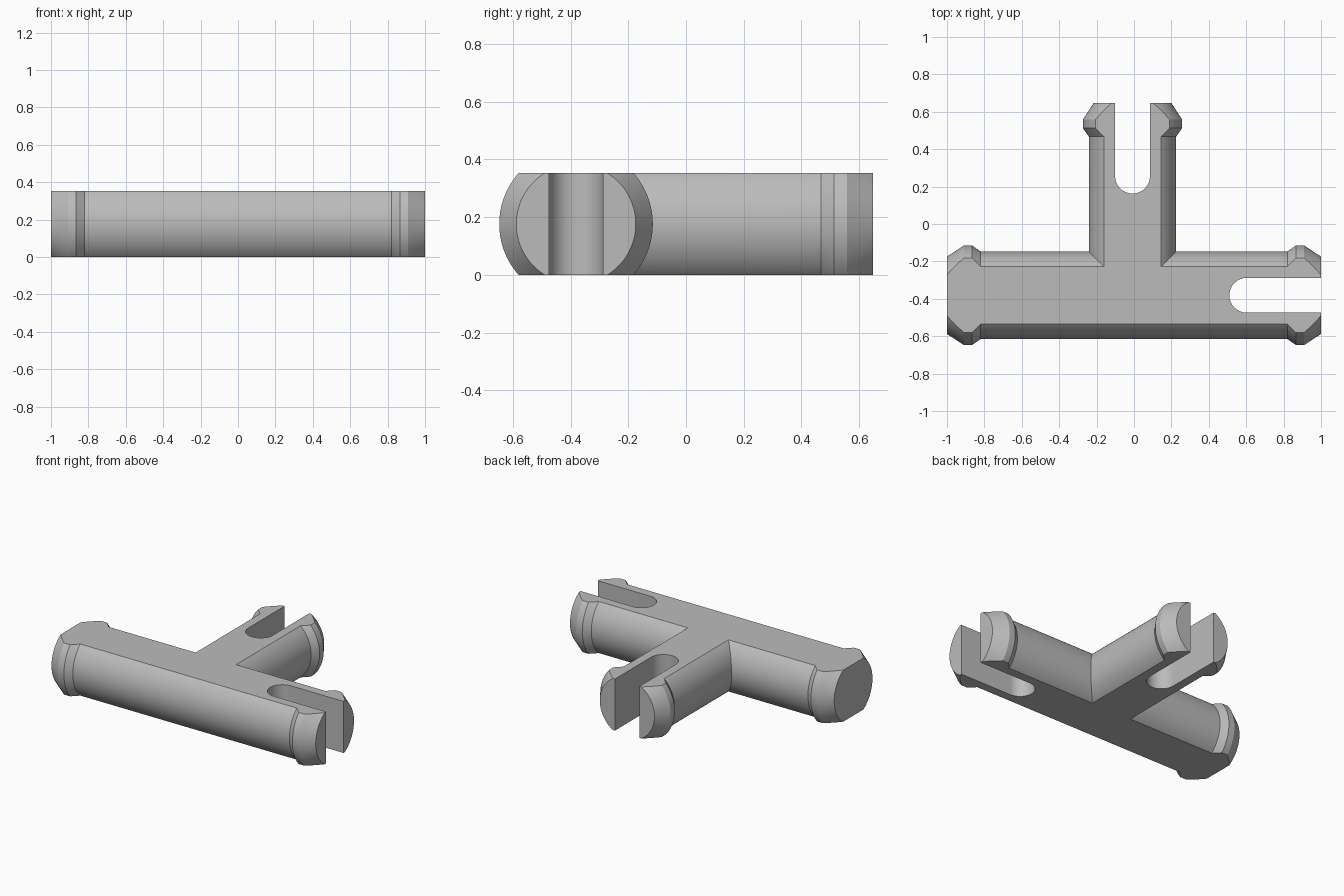
import bpy, bmesh, math
from mathutils import Matrix, Vector

cube = bpy.data.objects.get("Cube")
if cube:
    bpy.data.objects.remove(cube, do_unlink=True)

HEIGHT = 0.353
MID = HEIGHT / 2
BAR_Y = -0.381          # axis of the long bar
STEM_X = -0.008         # axis of the stem
STEM_END = 0.648
R_TUBE, R_COLLAR, R_TIP = 0.234, 0.266, 0.207
SLOT_R = 0.093

grey = bpy.data.materials.new("plain grey")
grey.use_nodes = True
colour = (0.5, 0.5, 0.5, 1)
grey.diffuse_color = colour
grey.node_tree.nodes["Principled BSDF"].inputs["Base Color"].default_value = colour


def make_object(name, bm):
    bmesh.ops.recalc_face_normals(bm, faces=bm.faces)
    mesh = bpy.data.meshes.new(name)
    bm.to_mesh(mesh)
    bm.free()
    mesh.materials.append(grey)
    obj = bpy.data.objects.new(name, mesh)
    bpy.context.collection.objects.link(obj)
    return obj


def lathe(name, profile, matrix, sides=96):
    """Solid of revolution about local x from (distance, radius) pairs."""
    bm = bmesh.new()
    rings = []
    for x, r in profile:
        angles = [2 * math.pi * (i + 0.5) / sides for i in range(sides)]
        rings.append([bm.verts.new((x, r * math.cos(a), r * math.sin(a))) for a in angles])
    for a, b in zip(rings, rings[1:]):
        for i in range(sides):
            j = (i + 1) % sides
            bm.faces.new((a[i], a[j], b[j], b[i]))
    bm.faces.new(rings[0])
    bm.faces.new(rings[-1])
    bm.transform(matrix)
    return make_object(name, bm)


def slot_cutter(name, matrix):
    """Round-ended prism; local origin is the tip, local x points outward."""
    bm = bmesh.new()
    centre = -0.397
    points = [(0.1, -SLOT_R), (0.1, SLOT_R)]
    for i in range(33):
        a = math.pi / 2 + math.pi * i / 32
        points.append((centre + SLOT_R * math.cos(a), SLOT_R * math.sin(a)))
    face = bm.faces.new([bm.verts.new((x, y, -0.5)) for x, y in points])
    top = bmesh.ops.extrude_face_region(bm, geom=[face])["geom"]
    bmesh.ops.translate(bm, vec=(0, 0, 1),
                        verts=[v for v in top if isinstance(v, bmesh.types.BMVert)])
    bm.transform(matrix)
    return make_object(name, bm)


def boolean(target, tool, operation):
    mod = target.modifiers.new(operation.title(), 'BOOLEAN')
    mod.operation, mod.solver, mod.object = operation, 'EXACT', tool
    bpy.context.view_layer.objects.active = target
    bpy.ops.object.modifier_apply(modifier=mod.name)
    bpy.data.objects.remove(tool, do_unlink=True)


# Snap collar profile, measured back from the tip
collar = [(-0.18, R_TUBE), (-0.135, R_COLLAR), (-0.09, R_COLLAR), (0, R_TIP)]

# Long bar with a collar at each end
right_half = [(1 + d, r) for d, r in collar]
left_half = [(-x, r) for x, r in reversed(right_half)]
connector = lathe("tee_connector", left_half + right_half,
                  Matrix.Translation((0, BAR_Y, MID)))

# Stem running back from the bar
length = STEM_END - BAR_Y
quarter_turn = Matrix.Rotation(math.pi / 2, 4, 'Z')
stem = lathe("stem", [(-0.05, R_TUBE)] + [(length + d, r) for d, r in collar],
             Matrix.Translation((STEM_X, BAR_Y, MID)) @ quarter_turn)
boolean(connector, stem, 'UNION')

# Flat top and underside
bm = bmesh.new()
bmesh.ops.create_cube(bm, size=1)
bm.transform(Matrix.Translation((0, 0, MID)) @ Matrix.Diagonal((4, 4, HEIGHT, 1)))
boolean(connector, make_object("slab", bm), 'INTERSECT')

# Slots that split the three tips into prongs
tips = [((1, BAR_Y), 0), ((-1, BAR_Y), math.pi), ((STEM_X, STEM_END), math.pi / 2)]
for (x, y), angle in tips:
    shift = 0.0 if angle != math.pi / 2 else 0.01
    place = Matrix.Translation((x, y, MID)) @ Matrix.Rotation(angle, 4, 'Z')
    cutter = slot_cutter("slot_cutter", place @ Matrix.Translation((shift * 0.5, 0, 0)))
    boolean(connector, cutter, 'DIFFERENCE')

# Smooth round walls with crisp edges
for o in bpy.context.selected_objects:
    o.select_set(False)
connector.select_set(True)
bpy.context.view_layer.objects.active = connector
bpy.ops.object.shade_smooth_by_angle(angle=math.radians(20))
